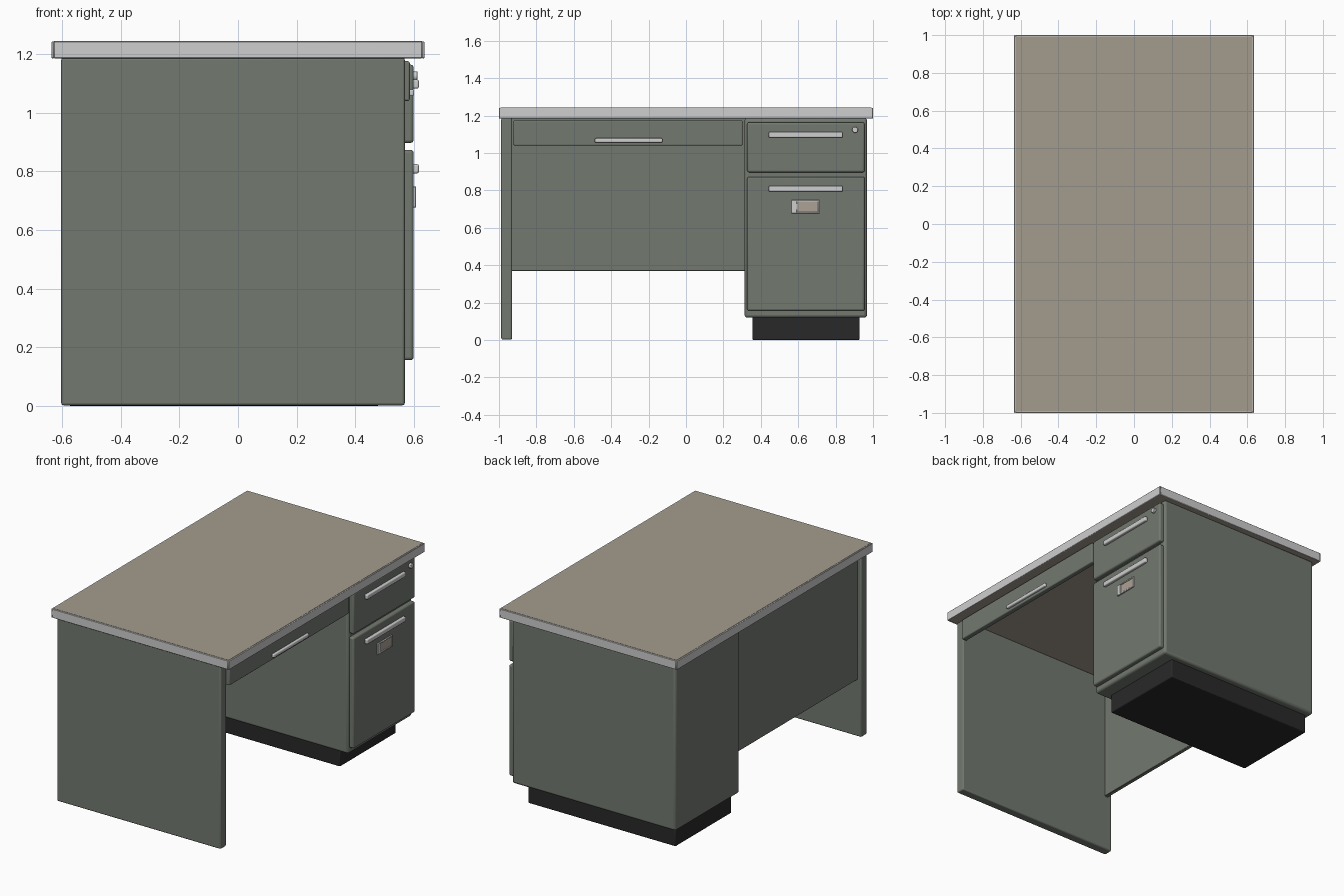
import bpy, math

if "Cube" in bpy.data.objects:
    bpy.data.objects.remove(bpy.data.objects["Cube"])


def material(name, r, g, b):
    m = bpy.data.materials.new(name)
    m.diffuse_color = (r, g, b, 1)
    m.use_nodes = True
    m.node_tree.nodes["Principled BSDF"].inputs["Base Color"].default_value = m.diffuse_color
    return m


GREEN = material("grey green paint", 0.17, 0.19, 0.16)
TAUPE = material("taupe laminate", 0.37, 0.33, 0.27)
STEEL = material("brushed steel", 0.62, 0.62, 0.62)
BLACK = material("black base", 0.022, 0.022, 0.022)
CARD = material("label card", 0.42, 0.36, 0.30)


def finish(o, name, mat, bevel, segments=3):
    o.name = name
    o.data.materials.append(mat)
    if bevel:
        m = o.modifiers.new("bevel", 'BEVEL')
        m.width, m.segments = bevel, segments
        m.limit_method = 'ANGLE'
    bpy.ops.object.shade_smooth_by_angle(angle=math.radians(35))
    return o


def box(name, x, y, z, mat, bevel=0.0, segments=3):
    """Box from (min, max) ranges on each axis."""
    bpy.ops.mesh.primitive_cube_add(size=1)
    o = bpy.context.object
    for i, (a, b) in enumerate((x, y, z)):
        for v in o.data.vertices:
            v.co[i] = a if v.co[i] < 0 else b
    return finish(o, name, mat, bevel, segments)


# Worktop: laminate slab with a steel edge band
box("worktop", (-0.627, 0.627), (-0.992, 0.992), (1.186, 1.243), TAUPE)
for s, side in ((-1, "back"), (1, "front")):
    box(side + "_edge_band", sorted((s * 0.626, s * 0.635)), (-1, 1), (1.185, 1.242), STEEL, 0.002, 1)
for s, side in ((-1, "left"), (1, "right")):
    box(side + "_edge_band", (-0.627, 0.627), sorted((s * 0.991, s)), (1.185, 1.242), STEEL, 0.002, 1)

# Carcass: end panel, modesty panel, pedestal and its plinth
box("end_panel", (-0.602, 0.568), (-0.988, -0.93), (0.003, 1.187), GREEN, 0.008)
box("modesty_panel", (-0.575, -0.55), (-0.935, 0.32), (0.37, 1.187), GREEN, 0.002, 1)
box("pedestal", (-0.602, 0.568), (0.313, 0.968), (0.12, 1.187), GREEN, 0.015)
box("plinth", (-0.575, 0.48), (0.356, 0.928), (0.0, 0.13), BLACK, 0.006, 2)

# Drawer fronts
box("centre_drawer_front", (0.55, 0.585), (-0.922, 0.302), (1.04, 1.175), GREEN, 0.006)
box("top_drawer_front", (0.56, 0.598), (0.327, 0.955), (0.897, 1.163), GREEN, 0.01)
box("file_drawer_front", (0.56, 0.598), (0.327, 0.955), (0.157, 0.873), GREEN, 0.01)

# Bar pulls
for name, x, y, z in (
        ("centre", (0.58, 0.60), (-0.488, -0.126), (1.056, 1.079)),
        ("top", (0.593, 0.616), (0.442, 0.838), (1.082, 1.112)),
        ("file", (0.593, 0.616), (0.442, 0.838), (0.793, 0.824))):
    box(name + "_drawer_pull", x, y, z, STEEL, 0.006)

# Label holder: frame bars around a card
box("label_card", (0.596, 0.602), (0.57, 0.71), (0.682, 0.743), CARD)
for i, (y, z) in enumerate((
        ((0.563, 0.594), (0.677, 0.748)), ((0.706, 0.715), (0.677, 0.748)),
        ((0.563, 0.715), (0.740, 0.748)), ((0.563, 0.715), (0.677, 0.685)))):
    box("label_frame_%d" % (i + 1), (0.596, 0.607), y, z, STEEL, 0.002, 1)

# Lock cylinder
bpy.ops.mesh.primitive_cylinder_add(vertices=24, radius=0.016, depth=0.02,
                                    location=(0.602, 0.904, 1.124),
                                    rotation=(0, math.pi / 2, 0))
finish(bpy.context.object, "lock", STEEL, 0.003, 2)
